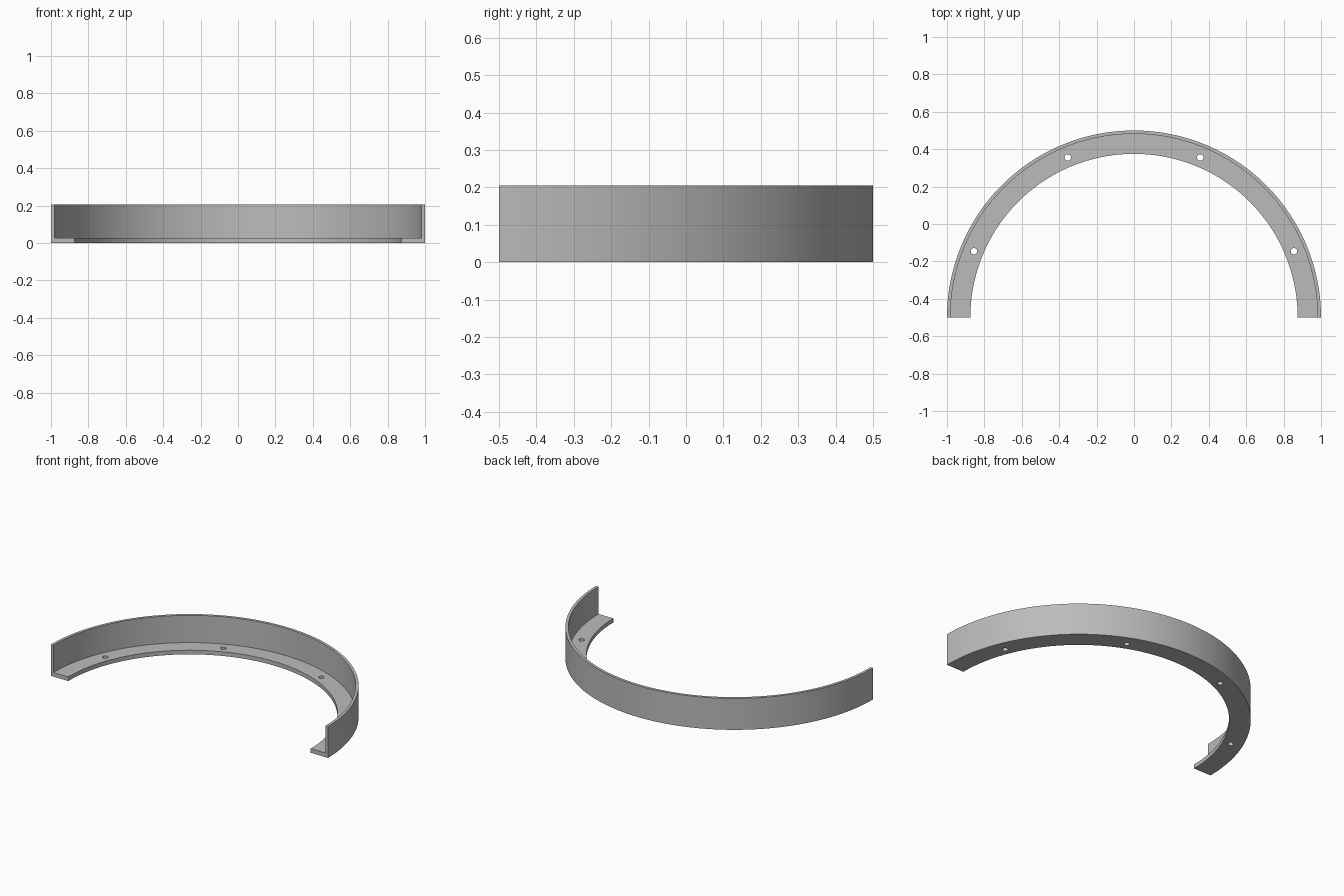
import bpy, bmesh
from math import radians, cos, sin, pi
from mathutils import Vector

cube = bpy.data.objects.get("Cube")
if cube:
    bpy.data.objects.remove(cube, do_unlink=True)

CENTRE = Vector((0, -0.5, 0))
OUTER, WALL_IN, FLANGE_IN = 1.0, 0.982, 0.875
HEIGHT, FLANGE_H = 0.205, 0.027
HOLE_RING, HOLE_R = 0.926, 0.017

grey = bpy.data.materials.new("plain grey")
grey.use_nodes = True
colour = (0.5, 0.5, 0.5, 1)
grey.diffuse_color = colour
grey.node_tree.nodes["Principled BSDF"].inputs["Base Color"].default_value = colour


def make_object(name, bm):
    bmesh.ops.recalc_face_normals(bm, faces=bm.faces)
    mesh = bpy.data.meshes.new(name)
    bm.to_mesh(mesh)
    bm.free()
    mesh.materials.append(grey)
    obj = bpy.data.objects.new(name, mesh)
    bpy.context.collection.objects.link(obj)
    return obj


# Half-ring bracket: L-shaped section swept through half a turn
profile = [(FLANGE_IN, 0), (OUTER, 0), (OUTER, HEIGHT),
           (WALL_IN, HEIGHT), (WALL_IN, FLANGE_H), (FLANGE_IN, FLANGE_H)]
bm = bmesh.new()
start = bm.faces.new([bm.verts.new(CENTRE + Vector((r, 0, z))) for r, z in profile])
end = bmesh.ops.spin(bm, geom=[start] + start.edges[:] + start.verts[:], cent=CENTRE,
                     axis=(0, 0, 1), angle=pi, steps=96, use_duplicate=False)
if not start.is_valid or not any(f.normal.y and len(f.verts) == 6 and
                                 f.calc_center_median().x > 0 for f in bm.faces):
    # Close the starting end if the sweep consumed its cap
    bmesh.ops.holes_fill(bm, edges=[e for e in bm.edges if e.is_boundary], sides=0)
bracket = make_object("half_ring_bracket", bm)

# Screw holes through the flange
bm = bmesh.new()
for i in range(4):
    a = radians(22.5 + 45 * i)
    made = bmesh.ops.create_cone(bm, cap_ends=True, segments=24, radius1=HOLE_R,
                                 radius2=HOLE_R, depth=0.1)
    bmesh.ops.translate(bm, verts=made["verts"],
                        vec=CENTRE + Vector((cos(a), sin(a), 0)) * HOLE_RING)
cutter = make_object("hole_cutter", bm)
cutter.hide_render = True

holes = bracket.modifiers.new("screw holes", 'BOOLEAN')
holes.operation = 'DIFFERENCE'
holes.solver = 'EXACT'
holes.object = cutter

# Apply the cut, discard the cutter, then smooth the curved walls
bpy.ops.object.select_all(action='DESELECT')
bracket.select_set(True)
bpy.context.view_layer.objects.active = bracket
bpy.ops.object.modifier_apply(modifier=holes.name)
bpy.data.objects.remove(cutter, do_unlink=True)
bpy.ops.object.shade_smooth_by_angle(angle=radians(30))
